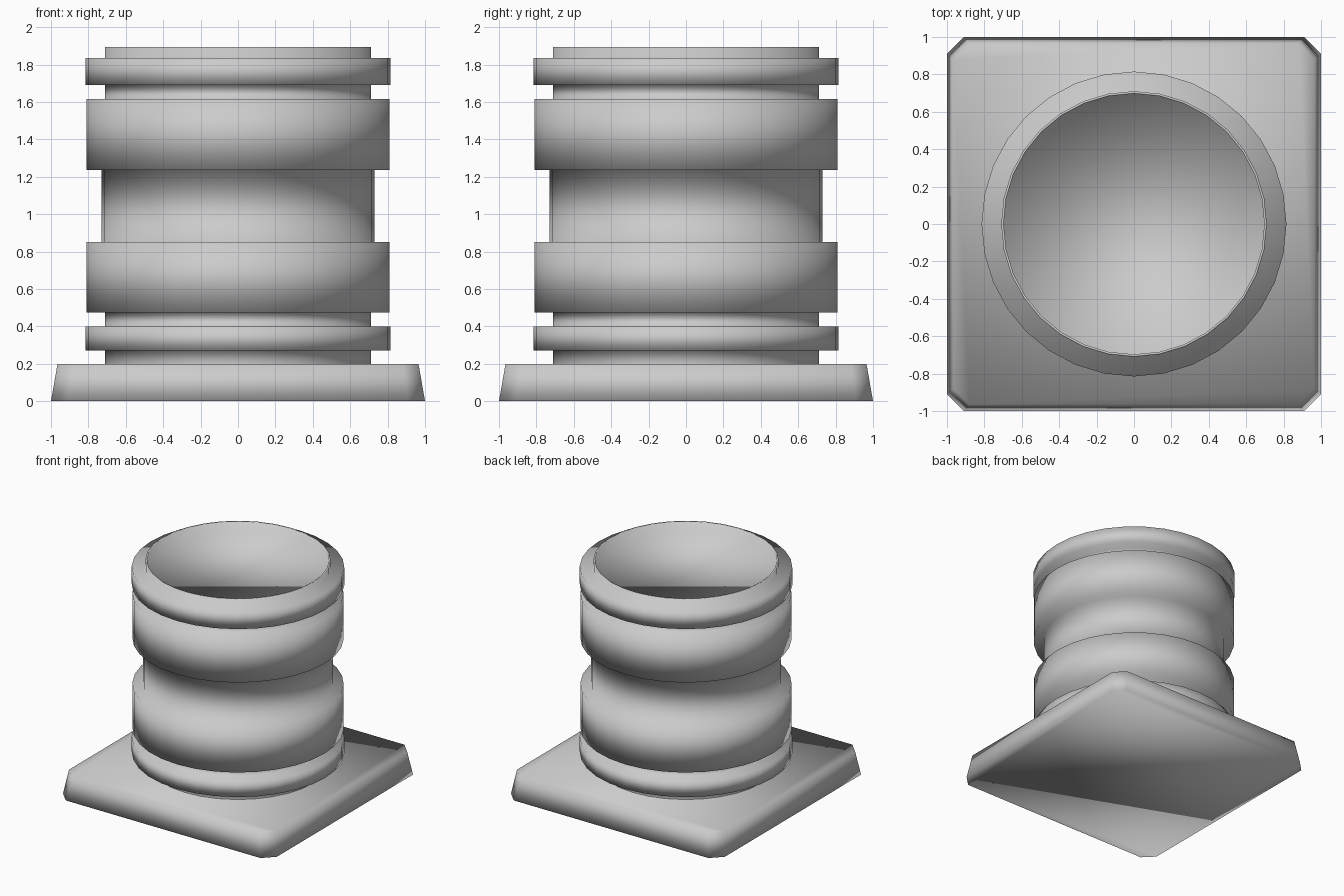
import bpy, bmesh
from math import sin, cos, pi

if "Cube" in bpy.data.objects:
    bpy.data.objects.remove(bpy.data.objects["Cube"])

SEGMENTS = 32


def make_object(name, rings, cap_first):
    """Bridge a stack of equal-sized point rings and cap the ends."""
    bm = bmesh.new()
    loops = [[bm.verts.new(p) for p in ring] for ring in rings]
    n = len(loops[0])
    for a, b in zip(loops, loops[1:]):
        for i in range(n):
            j = (i + 1) % n
            bm.faces.new((a[i], a[j], b[j], b[i]))
    bm.faces.new(loops[-1])
    if cap_first:
        bm.faces.new(loops[0][::-1])
    for f in bm.faces:
        f.smooth = True
    mesh = bpy.data.meshes.new(name)
    bm.to_mesh(mesh)
    bm.free()
    obj = bpy.data.objects.new(name, mesh)
    bpy.context.collection.objects.link(obj)
    return obj


def circle(r, z):
    return [(r * cos(2 * pi * i / SEGMENTS), r * sin(2 * pi * i / SEGMENTS), z)
            for i in range(SEGMENTS)]


def clipped_square(h, c, z):
    """Square of half-size h with its corners cut off by c."""
    k = h - c
    return [(k, -h, z), (h, -k, z), (h, k, z), (k, h, z),
            (-k, h, z), (-h, k, z), (-h, -k, z), (-k, -h, z)]


# Square plinth with tapered sides and clipped corners
make_object("plinth", [clipped_square(1.0, 0.09, 0.0),
                       clipped_square(0.965, 0.085, 0.2)], True)

# Stepped column: (radius, bottom, top) of each band
bands = [(0.71, 0.20, 0.27), (0.815, 0.27, 0.40), (0.71, 0.40, 0.475),
         (0.81, 0.475, 0.85), (0.73, 0.85, 1.235), (0.81, 1.235, 1.615),
         (0.71, 1.615, 1.69), (0.815, 1.69, 1.835), (0.71, 1.835, 1.895)]
profile = [(r, z) for r, z0, z1 in bands for z in (z0, z1)]

# Thin rim and recessed top
profile += [(0.697, 1.895), (0.697, 1.815)]
make_object("column", [circle(r, z) for r, z in profile], False)
